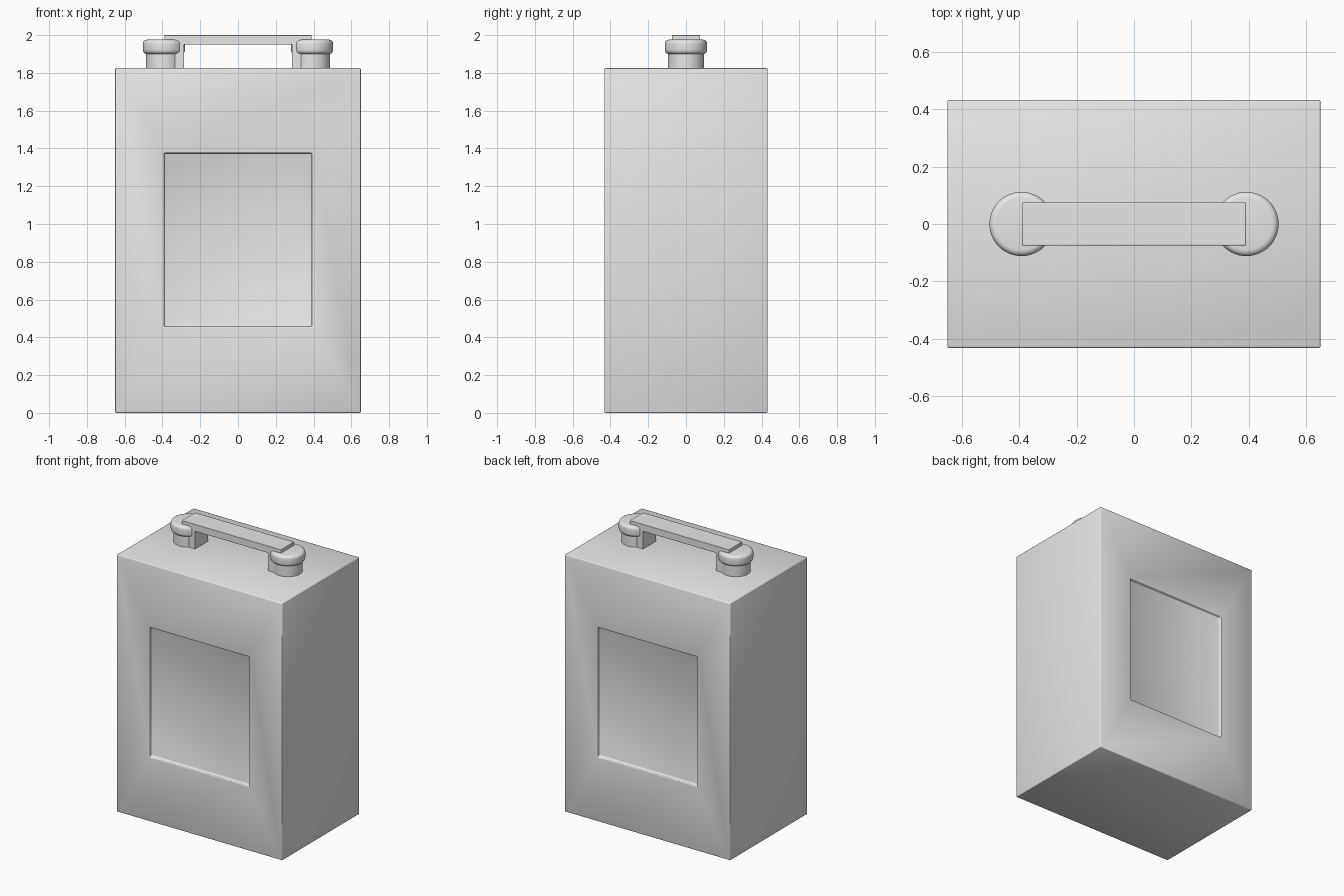
import bpy, bmesh, math

if "Cube" in bpy.data.objects:
    bpy.data.objects.remove(bpy.data.objects["Cube"])

grey = bpy.data.materials.new("plain_grey")
grey.diffuse_color = (0.8, 0.8, 0.8, 1)
grey.use_nodes = True
grey.node_tree.nodes["Principled BSDF"].inputs["Base Color"].default_value = grey.diffuse_color


def finish(bm, name, bevel=0.0, sharp_angle=None):
    """Turn a bmesh into a smooth shaded object with an optional edge bevel."""
    bmesh.ops.recalc_face_normals(bm, faces=bm.faces)
    for f in bm.faces:
        f.smooth = True
    me = bpy.data.meshes.new(name)
    bm.to_mesh(me)
    bm.free()
    me.materials.append(grey)
    ob = bpy.data.objects.new(name, me)
    bpy.context.collection.objects.link(ob)
    if sharp_angle:
        me.set_sharp_from_angle(angle=math.radians(sharp_angle))
    if bevel:
        mod = ob.modifiers.new("edge_bevel", 'BEVEL')
        mod.width = bevel
        mod.segments = 2
        mod.limit_method = 'ANGLE'
    return ob


def lathe(name, x, profile, sides=48):
    """Spin a (radius, height) profile around a vertical axis at x."""
    bm = bmesh.new()
    rings = []
    for r, z in profile:
        rings.append([bm.verts.new((x + r * math.cos(2 * math.pi * i / sides),
                                    r * math.sin(2 * math.pi * i / sides), z))
                      for i in range(sides)])
    for a, b in zip(rings, rings[1:]):
        for i in range(sides):
            j = (i + 1) % sides
            bm.faces.new((a[i], a[j], b[j], b[i]))
    bm.faces.new(rings[0])
    bm.faces.new(rings[-1])
    return finish(bm, name, sharp_angle=40)


# Body: box with a recessed panel on the front and back
W, D, H = 0.65, 0.432, 1.825
bm = bmesh.new()
bmesh.ops.create_cube(bm, size=2)
for v in bm.verts:
    v.co = (v.co.x * W, v.co.y * D, (v.co.z + 1) * H / 2)
bm.normal_update()
for f in [f for f in bm.faces if abs(f.normal.y) > 0.9]:
    side = 1 if f.normal.y > 0 else -1
    bmesh.ops.inset_individual(bm, faces=[f], thickness=0.2)
    for v in f.verts:
        v.co.x = math.copysign(0.39, v.co.x)
        v.co.z = 1.375 if v.co.z > H / 2 else 0.458
    floor = bmesh.ops.extrude_discrete_faces(bm, faces=[f])["faces"][0]
    for v in floor.verts:
        v.co.y = side * (D - 0.025)
finish(bm, "body", bevel=0.006)

# Handle: arch profile extruded across the depth
arch = [(-0.39, 1.82), (-0.39, 2.0), (0.39, 2.0), (0.39, 1.82),
        (0.285, 1.82), (0.285, 1.95), (-0.285, 1.95), (-0.285, 1.82)]
bm = bmesh.new()
face = bm.faces.new([bm.verts.new((x, -0.075, z)) for x, z in arch])
ext = bmesh.ops.extrude_face_region(bm, geom=[face])["geom"]
for v in ext:
    if isinstance(v, bmesh.types.BMVert):
        v.co.y = 0.075
finish(bm, "handle", bevel=0.003, sharp_angle=40)

# Rounded caps on short necks at both ends of the handle
R, BOT, TOP, B = 0.112, 1.9, 1.976, 0.022
arc = [math.radians(a) for a in range(0, 91, 18)]
cap = [(R - B + B * math.sin(a), BOT + B - B * math.cos(a)) for a in arc]
cap += [(R - B + B * math.cos(a), TOP - B + B * math.sin(a)) for a in arc]
for side, x in (("left", -0.392), ("right", 0.392)):
    lathe(side + "_neck", x, [(0.095, 1.82), (0.095, 1.91)])
    lathe(side + "_cap", x, cap)
